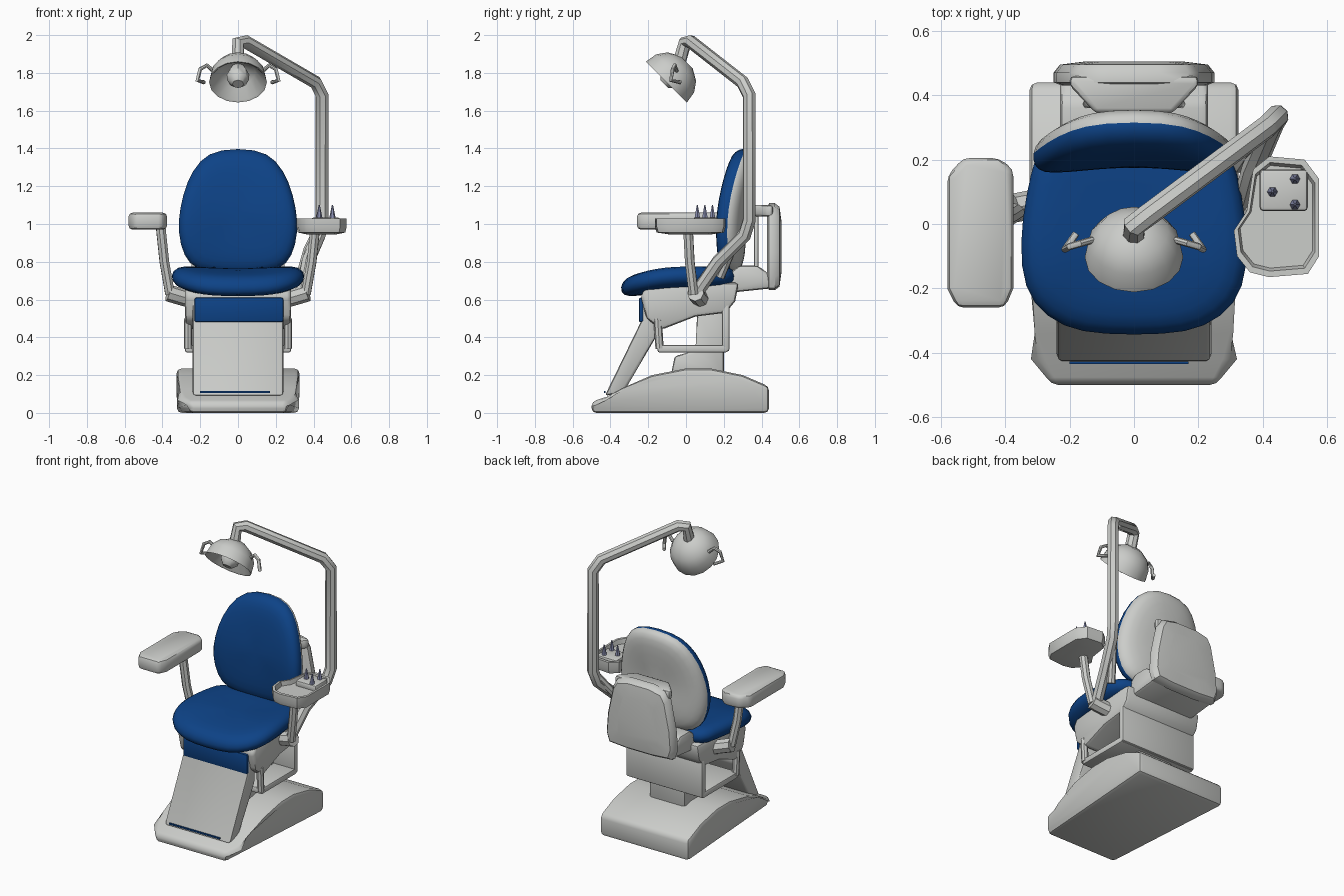
import bpy, bmesh, math
from mathutils import Matrix, Vector

if "Cube" in bpy.data.objects:
    bpy.data.objects.remove(bpy.data.objects["Cube"])


def material(name, rgb):
    m = bpy.data.materials.new(name)
    m.use_nodes = True
    m.diffuse_color = (*rgb, 1)
    m.node_tree.nodes["Principled BSDF"].inputs["Base Color"].default_value = (*rgb, 1)
    return m


GREY = material("light grey", (0.6, 0.61, 0.59))
BLUE = material("upholstery blue", (0.004, 0.055, 0.24))
TRIM = material("blue grey", (0.24, 0.26, 0.42))


def finish(ob, angle=40):
    """Apply modifiers, then smooth with sharp edges kept."""
    bpy.ops.object.select_all(action="DESELECT")
    bpy.context.view_layer.objects.active = ob
    ob.select_set(True)
    bpy.ops.object.convert(target="MESH")
    me = bpy.context.object.data
    for p in me.polygons:
        p.use_smooth = True
    me.set_sharp_from_angle(angle=math.radians(angle))
    return bpy.context.object


PLACE = {"x": lambda u, v, d: (d, u, v),
         "y": lambda u, v, d: (u, d, v),
         "z": lambda u, v, d: (u, v, d)}


def prism(name, outline, axis, layers, mat, bevel=0, warp=None, subsurf=0, matrix=None):
    """Stack scaled copies of an outline along an axis; layers are (depth, scale)."""
    cu = (min(p[0] for p in outline) + max(p[0] for p in outline)) / 2
    cv = (min(p[1] for p in outline) + max(p[1] for p in outline)) / 2
    bm = bmesh.new()
    rings = []
    for d, s in layers:
        ring = []
        for u, v in outline:
            co = Vector(PLACE[axis](cu + (u - cu) * s, cv + (v - cv) * s, d))
            ring.append(bm.verts.new(warp(co) if warp else co))
        rings.append(ring)
    n = len(outline)
    for a, b in zip(rings, rings[1:]):
        for i in range(n):
            j = (i + 1) % n
            bm.faces.new((a[i], a[j], b[j], b[i]))
    bm.faces.new(rings[0])
    bm.faces.new(rings[-1])
    bmesh.ops.recalc_face_normals(bm, faces=bm.faces)
    if matrix:
        bm.transform(matrix)
    me = bpy.data.meshes.new(name)
    bm.to_mesh(me)
    bm.free()
    me.materials.append(mat)
    ob = bpy.data.objects.new(name, me)
    bpy.context.collection.objects.link(ob)
    if bevel:
        mod = ob.modifiers.new("Bevel", "BEVEL")
        mod.width, mod.segments, mod.limit_method = bevel, 2, "ANGLE"
    if subsurf:
        ob.modifiers.new("Subdivision", "SUBSURF").levels = subsurf
    return finish(ob)


def slab(name, outline, axis, lo, hi, mat, bevel=0, warp=None):
    return prism(name, outline, axis, [(lo, 1), (hi, 1)], mat, bevel, warp)


def rect(u0, u1, v0, v1):
    return [(u0, v0), (u1, v0), (u1, v1), (u0, v1)]


def tube(name, path, radius, mat=GREY):
    cu = bpy.data.curves.new(name, "CURVE")
    cu.dimensions, cu.bevel_depth, cu.bevel_resolution = "3D", radius, 2
    cu.use_fill_caps = True
    sp = cu.splines.new("POLY")
    sp.points.add(len(path) - 1)
    for p, co in zip(sp.points, path):
        p.co = (*co, 1)
    cu.materials.append(mat)
    ob = bpy.data.objects.new(name, cu)
    bpy.context.collection.objects.link(ob)
    return finish(ob)


def mirrored(half):
    """Close a right-hand half outline with its mirror image."""
    return half + [(-u, v) for u, v in reversed(half)]


def circle(r, n=16):
    return [(r * math.cos(i * math.tau / n), r * math.sin(i * math.tau / n)) for i in range(n)]


# Floor base, arched in profile and narrowed at the toe
def taper(co):
    if co.y < -0.3:
        co.x *= 1 - 5 * (co.y + 0.3) ** 2
    return co


base_side = [(-0.5, 0), (0.44, 0), (0.44, 0.14), (0.3, 0.2), (0.13, 0.235), (0, 0.235),
             (-0.18, 0.2), (-0.34, 0.13), (-0.42, 0.085), (-0.5, 0.06)]
slab("base", base_side, "x", -0.325, 0.325, GREY, 0.025, taper)

# Lifting column and frame below the seat
slab("column", [(-0.08, 0.2), (0.2, 0.2), (0.2, 0.55), (0.06, 0.55), (0.05, 0.33), (-0.06, 0.3)],
     "x", -0.13, 0.13, GREY, 0.015)
slab("seat_body", [(-0.24, 0.62), (-0.2, 0.68), (0.28, 0.69), (0.26, 0.59), (0.21, 0.53),
                   (0.05, 0.51), (-0.13, 0.44), (-0.21, 0.5)], "x", -0.28, 0.28, GREY, 0.02)
slab("frame_floor", rect(-0.15, 0.22, 0.32, 0.36), "x", -0.28, 0.28, GREY, 0.01)
slab("frame_back", rect(0.19, 0.23, 0.325, 0.58), "x", -0.28, 0.28, GREY, 0.012)
for side, s in (("left", 1), ("right", -1)):
    tube(side + "_frame_strut", [(s * 0.265, -0.14, 0.34), (s * 0.265, -0.15, 0.5)], 0.022)

# Leg rest with pad
slab("leg_rest", [(-0.235, 0.64), (-0.16, 0.64), (-0.16, 0.4), (-0.33, 0.11), (-0.43, 0.09),
                  (-0.235, 0.49)], "x", -0.24, 0.24, GREY, 0.015)
slab("leg_pad", rect(-0.23, 0.24, 0.48, 0.61), "y", -0.25, -0.225, BLUE, 0.01)
slab("toe_strip", rect(-0.2, 0.17, 0.105, 0.115), "y", -0.435, -0.427, BLUE)


# Seat cushion, dipping toward the front and at the middle
def dip(co):
    co.z -= 0.35 * max(0, -0.05 - co.y) ** 1.5
    co.z += 0.12 * co.x * co.x
    return co


seat_outline = mirrored([(0.1, -0.345), (0.22, -0.325), (0.32, -0.25), (0.355, -0.14),
                         (0.35, 0.02), (0.32, 0.16), (0.3, 0.25), (0.12, 0.28)])
prism("seat", seat_outline, "z", [(0.65, 0.3), (0.65, 0.75), (0.67, 0.97), (0.72, 1.02),
      (0.765, 0.93), (0.77, 0.7), (0.765, 0.3)], BLUE, warp=dip, subsurf=1)


# Backrest: blue front, grey shell behind
def recline(co):
    co.y += 0.3 * max(0, co.z - 1) ** 1.6 - 0.35 * co.x * co.x
    return co


back_outline = mirrored([(0.08, 0.74), (0.22, 0.76), (0.285, 0.83), (0.315, 0.96),
                         (0.305, 1.08), (0.27, 1.22), (0.2, 1.34), (0.1, 1.395)])
back = prism("backrest", back_outline, "y", [(0.175, 0.3), (0.175, 0.7), (0.185, 0.92),
             (0.215, 1.01), (0.25, 1.02), (0.29, 0.97), (0.315, 0.75), (0.32, 0.3)],
             BLUE, warp=recline, subsurf=1)
back.data.materials.append(GREY)
for p in back.data.polygons:
    c = p.center
    shell = c.y - 0.3 * max(0, c.z - 1) ** 1.6 + 0.35 * c.x * c.x
    p.material_index = int(shell > 0.25)

# Rear housing on its bracket
rear_outline = mirrored([(0.1, 0.65), (0.23, 0.66), (0.25, 0.72), (0.24, 0.85),
                         (0.2, 1.04), (0.17, 1.09), (0.08, 1.11)])
prism("rear_housing", rear_outline, "y", [(0.43, 0.9), (0.44, 1), (0.47, 1), (0.495, 0.92),
      (0.505, 0.6)], GREY)
slab("rear_top", mirrored([(0.12, 0.345), (0.2, 0.43), (0.2, 0.46)]), "z", 1.04, 1.1, GREY, 0.02)
slab("rear_inner_plate", mirrored([(0.16, 0.76), (0.12, 1.09)]), "y", 0.36, 0.385, GREY, 0.01)
slab("rear_bracket", [(0.18, 0.62), (0.27, 0.64), (0.46, 0.66), (0.46, 0.72), (0.38, 0.78),
                      (0.28, 0.78), (0.18, 0.7)], "x", -0.23, 0.23, GREY, 0.02)

# Right armrest
slab("right_armrest", [(-0.55, -0.26), (-0.4, -0.26), (-0.375, -0.2), (-0.375, 0.17),
     (-0.42, 0.205), (-0.53, 0.205), (-0.58, 0.15), (-0.58, -0.2)], "z", 0.97, 1.06, GREY, 0.022)

# Posts and hinge blocks on both sides
for side, s in (("left", 1), ("right", -1)):
    tube(side + "_post", [(s * 0.41, 0.01, 0.99), (s * 0.39, 0.02, 0.8), (s * 0.36, 0.04, 0.63)], 0.027)
    tube(side + "_hinge", [(s * 0.37, 0.05, 0.635), (s * 0.32, 0.06, 0.62), (s * 0.25, 0.08, 0.6)], 0.045)

# Left instrument tray with raised rim
tray_outline = [(0.36, -0.15), (0.42, -0.165), (0.54, -0.155), (0.575, -0.1), (0.575, 0.14),
                (0.53, 0.2), (0.42, 0.21), (0.37, 0.17), (0.35, 0.04), (0.31, -0.02), (0.32, -0.1)]
prism("left_tray", tray_outline, "z", [(0.945, 0.6), (0.955, 0.95), (0.985, 1), (1.03, 1),
      (1.03, 0.9), (1.0, 0.85)], GREY)
slab("tray_block", rect(0.39, 0.54, 0.04, 0.17), "z", 0.99, 1.035, GREY, 0.012)
for i, (x, y) in enumerate([(0.5, 0.06), (0.5, 0.14), (0.43, 0.1)]):
    prism("instrument_%d" % (i + 1), [(x + u, y + v) for u, v in circle(0.022, 6)], "z",
          [(1.0, 1), (1.04, 0.7), (1.1, 0.15)], TRIM)

# Lamp pole and arm
tube("lamp_pole", [(0.34, 0.06, 0.64), (0.37, 0.17, 0.8), (0.43, 0.31, 0.94), (0.445, 0.335, 1.02),
     (0.445, 0.335, 1.68), (0.41, 0.3, 1.75), (0.04, 0.025, 1.965), (0, -0.005, 1.96),
     (0, -0.035, 1.86)], 0.036)
tube("pole_brace", [(0.33, 0.18, 0.72), (0.37, 0.24, 0.86), (0.44, 0.33, 1.0)], 0.025)

# Lamp dish facing forward and down, with bulb and handles
aim = Matrix.Translation((0, -0.1, 1.755)) @ Matrix.Rotation(math.radians(-45), 4, "X")
prism("lamp_dish", circle(0.153), "z", [(0.1, 0.2), (0.07, 0.6), (0, 0.93), (-0.005, 1), (0.06, 0.93),
      (0.11, 0.7), (0.145, 0.3)], GREY, matrix=aim)
prism("lamp_bulb", circle(0.06, 8), "z", [(0.1, 0.6), (0.05, 1), (0.01, 0.95), (-0.02, 0.5)],
      GREY, matrix=aim)
for side, s in (("left", 1), ("right", -1)):
    tube(side + "_lamp_handle", [(s * 0.13, -0.05, 1.81), (s * 0.165, -0.06, 1.84),
         (s * 0.2, -0.07, 1.82), (s * 0.215, -0.08, 1.76), (s * 0.18, -0.03, 1.75)], 0.011)
